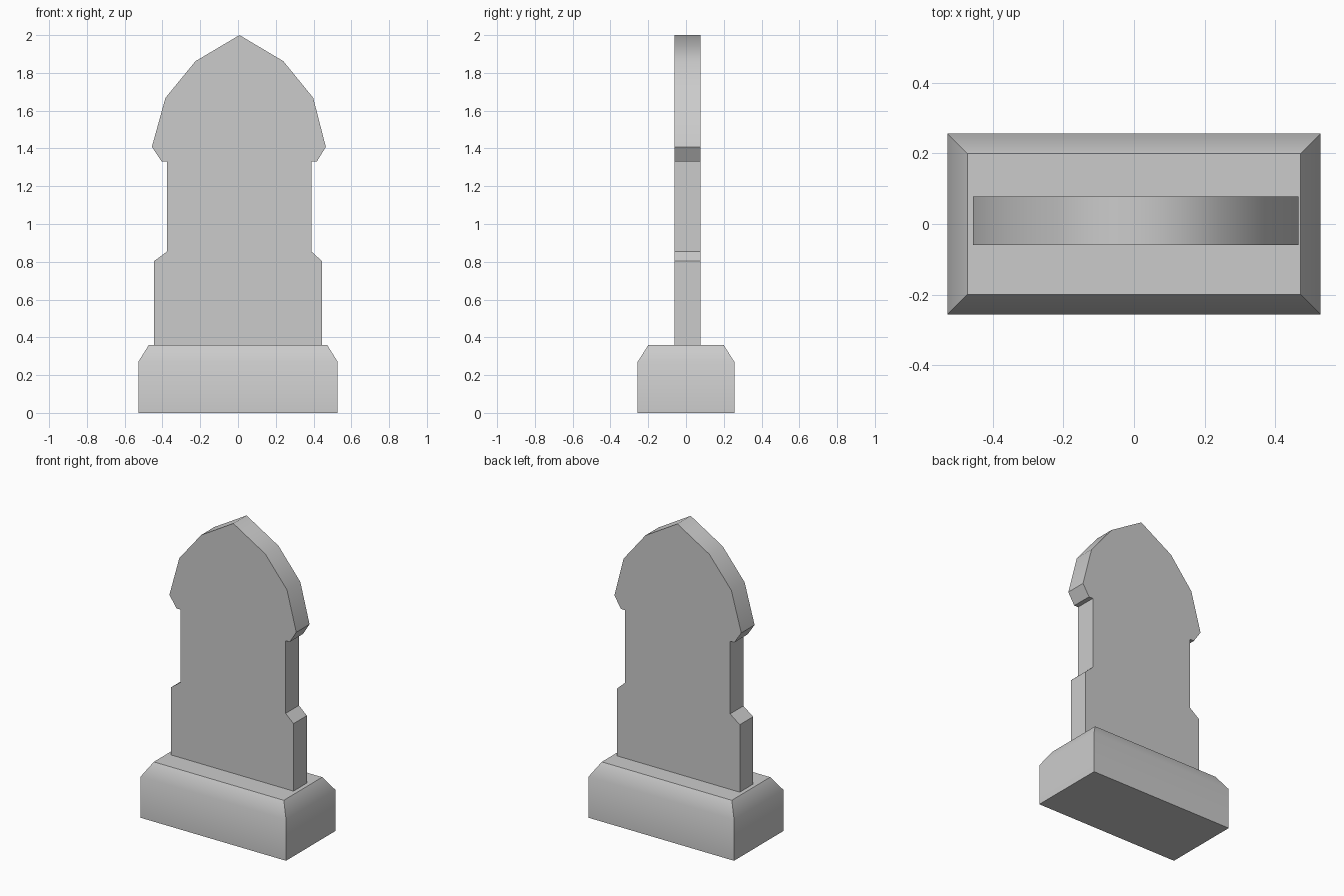
import bpy
import bmesh

cube = bpy.data.objects.get("Cube")
if cube:
    bpy.data.objects.remove(cube, do_unlink=True)

stone = bpy.data.materials.new("grey stone")
stone.use_nodes = True
GREY = (0.6, 0.6, 0.6, 1)
stone.diffuse_color = GREY
stone.node_tree.nodes["Principled BSDF"].inputs["Base Color"].default_value = GREY


def finish(name, bm, is_soft):
    """Smooth shade the mesh, keeping every edge sharp unless is_soft(edge)."""
    bmesh.ops.recalc_face_normals(bm, faces=bm.faces)
    for f in bm.faces:
        f.smooth = True
    for e in bm.edges:
        e.smooth = is_soft(e)
    mesh = bpy.data.meshes.new(name)
    bm.to_mesh(mesh)
    bm.free()
    mesh.materials.append(stone)
    obj = bpy.data.objects.new(name, mesh)
    bpy.context.collection.objects.link(obj)
    return obj


# Plinth: three stacked rectangles, the last one inset for the chamfer
bm = bmesh.new()
rings = []
for hx, hy, z in [(0.528, 0.256, 0), (0.528, 0.256, 0.27), (0.472, 0.199, 0.36)]:
    corners = [(-hx, -hy), (hx, -hy), (hx, hy), (-hx, hy)]
    rings.append([bm.verts.new((x, y, z)) for x, y in corners])
for low, high in zip(rings, rings[1:]):
    for i in range(4):
        j = (i + 1) % 4
        bm.faces.new((low[i], low[j], high[j], high[i]))
bm.faces.new(rings[0])
bm.faces.new(rings[-1])
finish("plinth", bm, lambda e: all(0.2 < v.co.z < 0.3 for v in e.verts))

# Headstone: stepped shaft with a pointed arch, extruded front to back
left = [(-0.445, 0.34), (-0.445, 0.803), (-0.375, 0.855), (-0.375, 1.332),
        (-0.405, 1.332), (-0.456, 1.408), (-0.384, 1.668), (-0.225, 1.862)]
right = [(0.24, 1.862), (0.398, 1.668), (0.465, 1.408), (0.418, 1.332),
         (0.388, 1.332), (0.388, 0.855), (0.445, 0.803), (0.445, 0.34)]
bm = bmesh.new()
outline = [bm.verts.new((x, -0.06, z)) for x, z in left + [(0.008, 2)] + right]
face = bm.faces.new(outline)
back = bmesh.ops.extrude_face_region(bm, geom=[face])["geom"]
bmesh.ops.translate(bm, vec=(0, 0.138, 0),
                    verts=[v for v in back if isinstance(v, bmesh.types.BMVert)])


def arch_edge(e):
    a, b = (v.co for v in e.verts)
    return abs(a.y - b.y) > 0.1 and a.z > 1.5


finish("headstone", bm, arch_edge)
